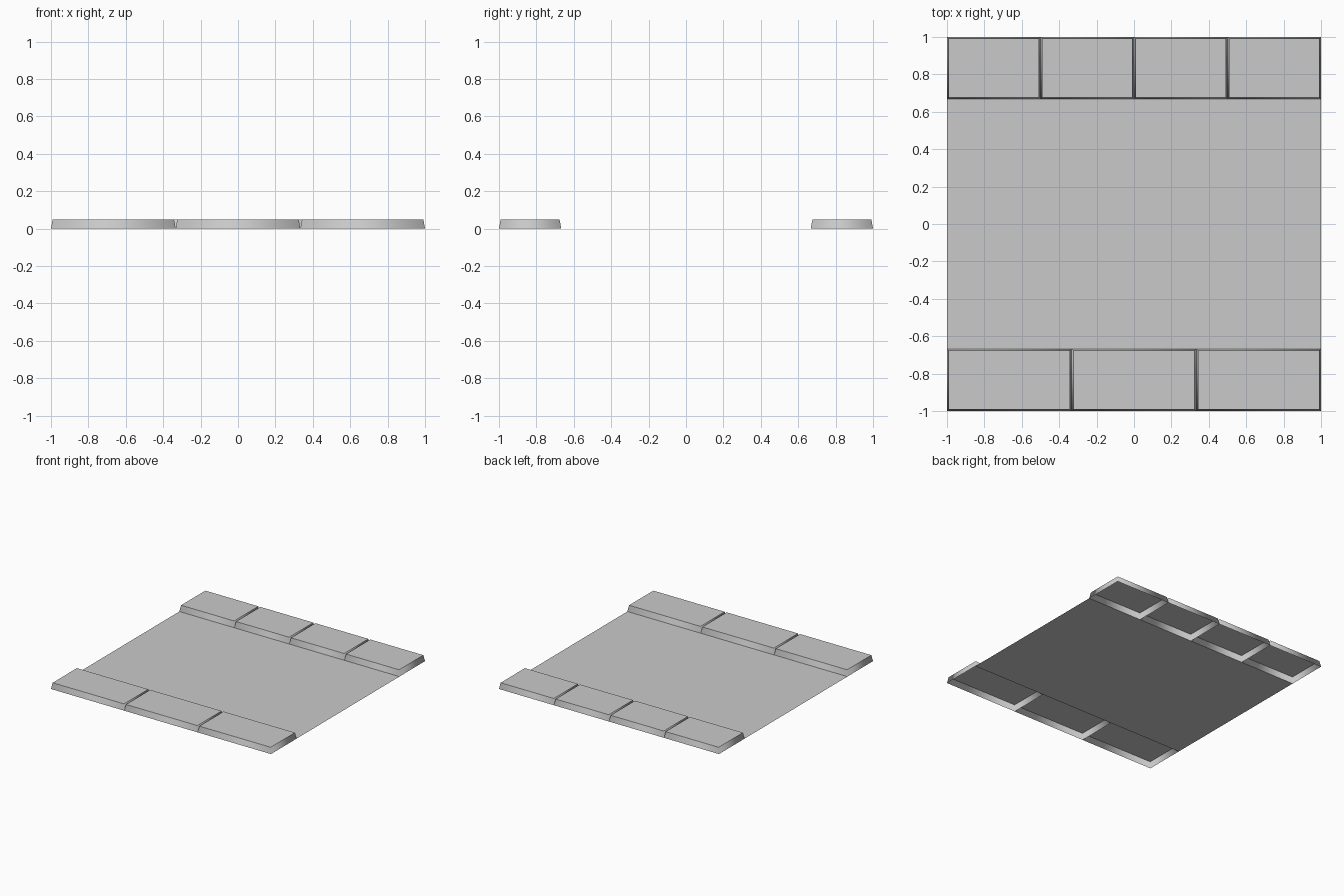
import bpy
import bmesh

cube = bpy.data.objects.get("Cube")
if cube:
    bpy.data.objects.remove(cube, do_unlink=True)

# One plain stone colour
stone = bpy.data.materials.new("stone_grey")
stone.use_nodes = True
GREY = (0.59, 0.59, 0.59, 1)
stone.diffuse_color = GREY
stone.node_tree.nodes["Principled BSDF"].inputs["Base Color"].default_value = GREY

INNER, OUTER = 0.667, 1.0
HEIGHT, TAPER = 0.05, 0.009


def rectangle(bm, x0, x1, y0, y1, z):
    return [bm.verts.new((x, y, z)) for x, y in ((x0, y0), (x1, y0), (x1, y1), (x0, y1))]


def add_object(name, bm):
    mesh = bpy.data.meshes.new(name)
    bm.to_mesh(mesh)
    bm.free()
    mesh.materials.append(stone)
    obj = bpy.data.objects.new(name, mesh)
    bpy.context.collection.objects.link(obj)


def kerb_stone(name, x0, x1, y0, y1):
    """Tapered, open-bottomed block: walls shade smoothly, the top rim is sharp."""
    bm = bmesh.new()
    base = rectangle(bm, x0, x1, y0, y1, 0)
    rim = rectangle(bm, x0 + TAPER, x1 - TAPER, y0 + TAPER, y1 - TAPER, HEIGHT)
    top = bm.faces.new(rim)
    for i in range(4):
        j = (i + 1) % 4
        wall = bm.faces.new((base[i], base[j], rim[j], rim[i]))
        wall.smooth = True
    for edge in top.edges:
        edge.smooth = False
    add_object(name, bm)


def kerb_row(name, count, y0, y1):
    width = 2 * OUTER / count
    for i in range(count):
        x = -OUTER + i * width
        kerb_stone(f"{name}_{i + 1}", x, x + width, y0, y1)


# Flat path sheet between the two kerbs
bm = bmesh.new()
bm.faces.new(rectangle(bm, -OUTER, OUTER, -INNER, INNER, 0))
add_object("path_surface", bm)

# Three long stones in front, four shorter ones behind
kerb_row("front_kerb_stone", 3, -OUTER, -INNER)
kerb_row("back_kerb_stone", 4, INNER, OUTER)
